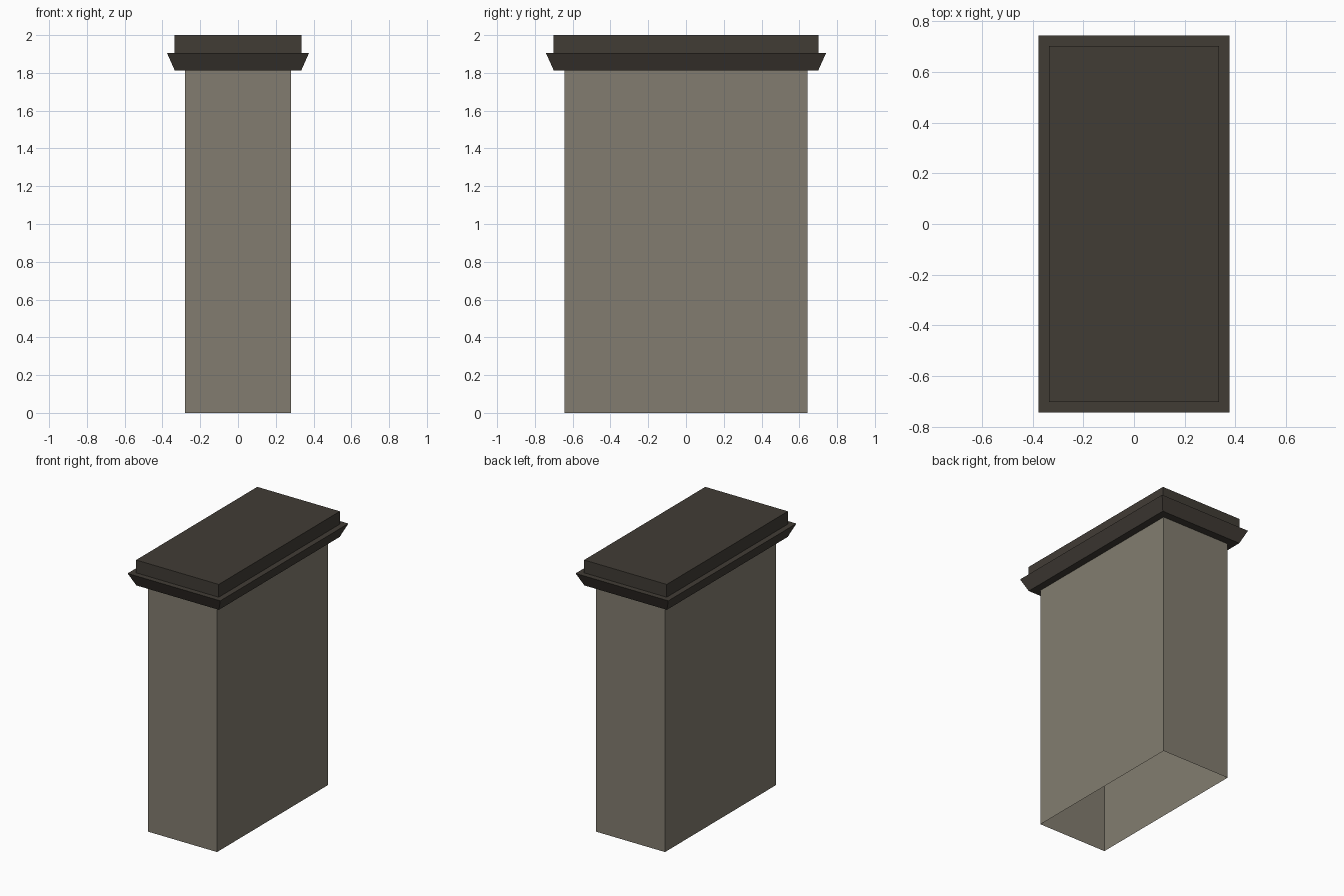
import bpy
import bmesh

cube = bpy.data.objects.get("Cube")
if cube:
    bpy.data.objects.remove(cube, do_unlink=True)


def make_material(name, rgb):
    mat = bpy.data.materials.new(name)
    mat.use_nodes = True
    color = (*rgb, 1.0)
    mat.diffuse_color = color
    mat.node_tree.nodes["Principled BSDF"].inputs["Base Color"].default_value = color
    return mat


def stacked_rings(name, rings, mat, close_top):
    """Skin a stack of rectangles given as (half width, half depth, height)."""
    bm = bmesh.new()
    loops = []
    for hx, hy, z in rings:
        corners = ((-hx, -hy), (hx, -hy), (hx, hy), (-hx, hy))
        loops.append([bm.verts.new((x, y, z)) for x, y in corners])
    for low, high in zip(loops, loops[1:]):
        for i in range(4):
            j = (i + 1) % 4
            bm.faces.new((low[i], low[j], high[j], high[i]))
    if close_top:
        bm.faces.new(loops[-1])
    mesh = bpy.data.meshes.new(name)
    bm.to_mesh(mesh)
    bm.free()
    mesh.materials.append(mat)
    obj = bpy.data.objects.new(name, mesh)
    bpy.context.collection.objects.link(obj)
    return obj


stone = make_material("warm grey stone", (0.225, 0.204, 0.160))
dark_stone = make_material("dark brown stone", (0.053, 0.045, 0.036))

SHAFT_X, SHAFT_Y, SHAFT_TOP = 0.28, 0.643, 1.813

# Plain hollow shaft, open at the base
stacked_rings("pillar_shaft",
              [(SHAFT_X, SHAFT_Y, 0), (SHAFT_X, SHAFT_Y, SHAFT_TOP)],
              stone, close_top=False)

# Cap: underside ledge, flared moulding, upper ledge and top slab
stacked_rings("pillar_cap",
              [(SHAFT_X, SHAFT_Y, SHAFT_TOP),
               (0.335, 0.70, SHAFT_TOP),
               (0.376, 0.742, 1.906),
               (0.335, 0.702, 1.906),
               (0.335, 0.702, 2.0)],
              dark_stone, close_top=True)
